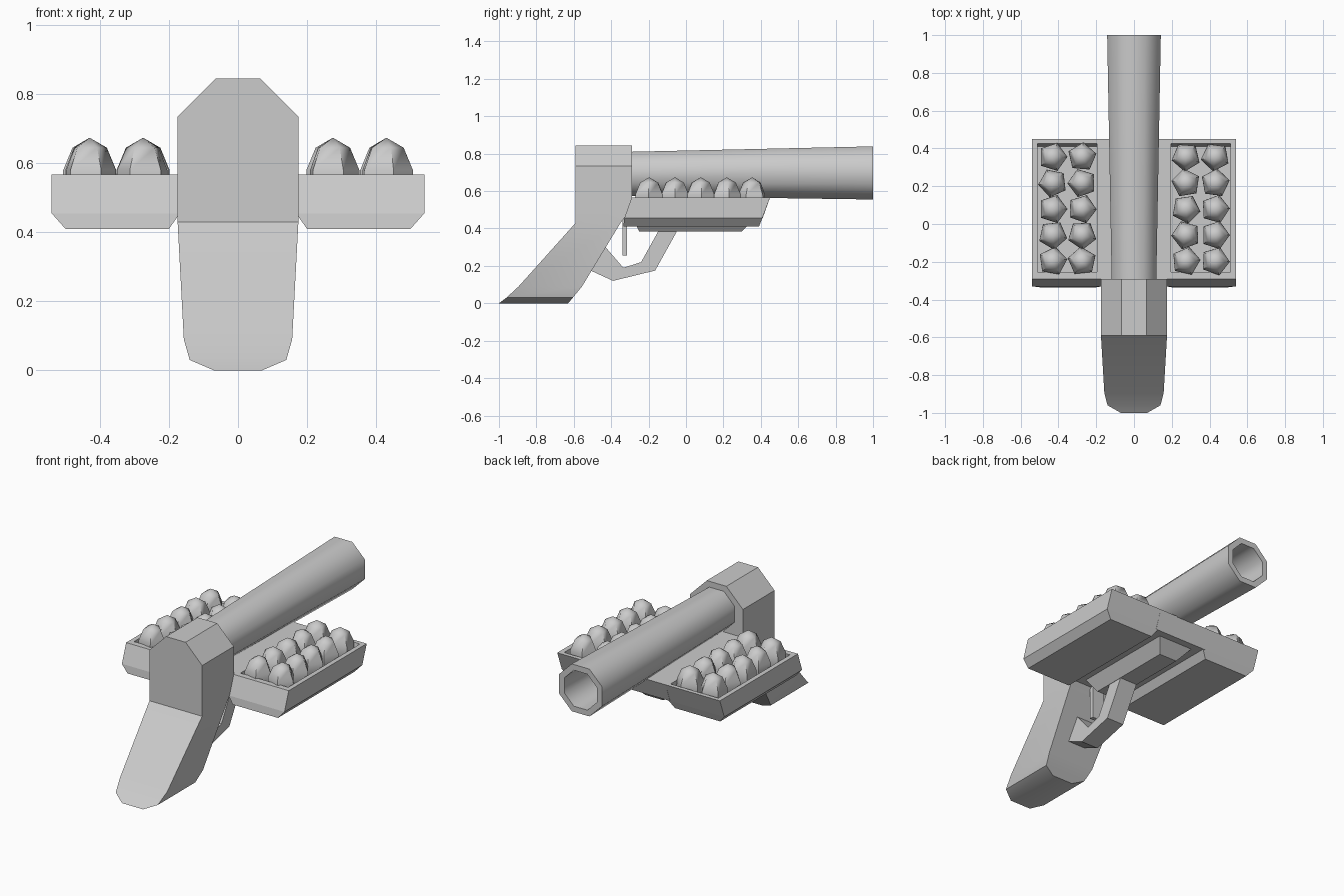
import bpy, bmesh, math, random
from mathutils import Vector

if "Cube" in bpy.data.objects:
    bpy.data.objects.remove(bpy.data.objects["Cube"])

random.seed(4)


def finish(name, bm, angle=None):
    bmesh.ops.recalc_face_normals(bm, faces=bm.faces)
    mesh = bpy.data.meshes.new(name)
    bm.to_mesh(mesh)
    bm.free()
    ob = bpy.data.objects.new(name, mesh)
    bpy.context.collection.objects.link(ob)
    if angle:
        bpy.ops.object.select_all(action='DESELECT')
        ob.select_set(True)
        bpy.context.view_layer.objects.active = ob
        bpy.ops.object.shade_smooth_by_angle(angle=math.radians(angle))
    return ob


def loft(name, rings, angle=None):
    """Skin a list of equal-length point rings and cap both ends."""
    bm = bmesh.new()
    loops = [[bm.verts.new(p) for p in ring] for ring in rings]
    n = len(loops[0])
    for a, b in zip(loops, loops[1:]):
        for i in range(n):
            j = (i + 1) % n
            bm.faces.new((a[i], a[j], b[j], b[i]))
    bm.faces.new(loops[0])
    bm.faces.new(loops[-1])
    return finish(name, bm, angle)


def rect(x0, x1, y0, y1, z):
    return [(x0, y0, z), (x1, y0, z), (x1, y1, z), (x0, y1, z)]


def octagon(y, zc, apothem):
    r = apothem / math.cos(math.pi / 8)
    return [(r * math.cos(a), y, zc + r * math.sin(a))
            for a in (math.pi / 8 + k * math.pi / 4 for k in range(8))]


def side_profile(name, pts, half):
    """Extrude a (y, z) outline symmetrically along x."""
    return loft(name, [[(x, y, z) for y, z in pts] for x in (-half, half)])


# Slanted grip running up into the square-backed housing
sections = [(.07, -1.0, -.63, 0), (.14, -.96, -.605, .03), (.157, -.895, -.556, .09),
            (.175, -.59, -.35, .43), (.175, -.59, -.29, .51),
            (.175, -.59, -.29, .735), (.065, -.59, -.29, .845)]
loft("grip_housing", [rect(-w, w, yb, yf, z) for w, yb, yf, z in sections], 30)

# Hollow octagonal barrel, flaring toward the muzzle
loft("barrel", [octagon(-.30, .692, .118), octagon(1, .697, .142),
                octagon(1, .697, .108), octagon(-.2, .693, .085)], 50)

# Centre plate under the barrel with a tapered keel
loft("centre_plate", [rect(-.18, .18, -.33, .41, .455),
                      rect(-.18, .18, -.29, .45, .567)])
loft("keel", [rect(-.06, .06, -.25, .30, .385),
              rect(-.12, .12, -.29, .37, .46)])

# Open side trays, mirrored
tray = loft("side_trays", [rect(.2, .5, -.335, .39, .41),
                           rect(.168, .54, -.33, .408, .455),
                           rect(.168, .54, -.29, .45, .567),
                           rect(.195, .512, -.255, .425, .567),
                           rect(.195, .512, -.27, .41, .48)])
tray.modifiers.new("mirror", 'MIRROR')

# Five-sided eggs, two columns of five per tray
profile = [(.05, .48), (.078, .53), (.077, .58), (.05, .645)]
for side in (-1, 1):
    for x in (.275, .43):
        for row in range(5):
            y = .355 - row * .138
            turn = random.uniform(0, math.tau)
            bm = bmesh.new()
            loops = [[bm.verts.new((side * x + r * math.cos(turn + k * math.tau / 5),
                                    y + r * math.sin(turn + k * math.tau / 5), z))
                      for k in range(5)] for r, z in profile]
            tip = bm.verts.new((side * x, y, .674))
            for i in range(5):
                j = (i + 1) % 5
                for a, b in zip(loops, loops[1:]):
                    bm.faces.new((a[i], a[j], b[j], b[i]))
                bm.faces.new((loops[-1][i], loops[-1][j], tip))
            bm.faces.new(loops[0])
            finish("egg", bm, 60)

# Trigger and its guard
side_profile("trigger", [(-.34, .255), (-.315, .255), (-.315, .46), (-.34, .46)], .04)
side_profile("trigger_guard", [(-.51, .175), (-.39, .12), (-.165, .175), (-.04, .40),
                               (-.14, .40), (-.24, .22), (-.335, .19), (-.43, .30)], .058)
